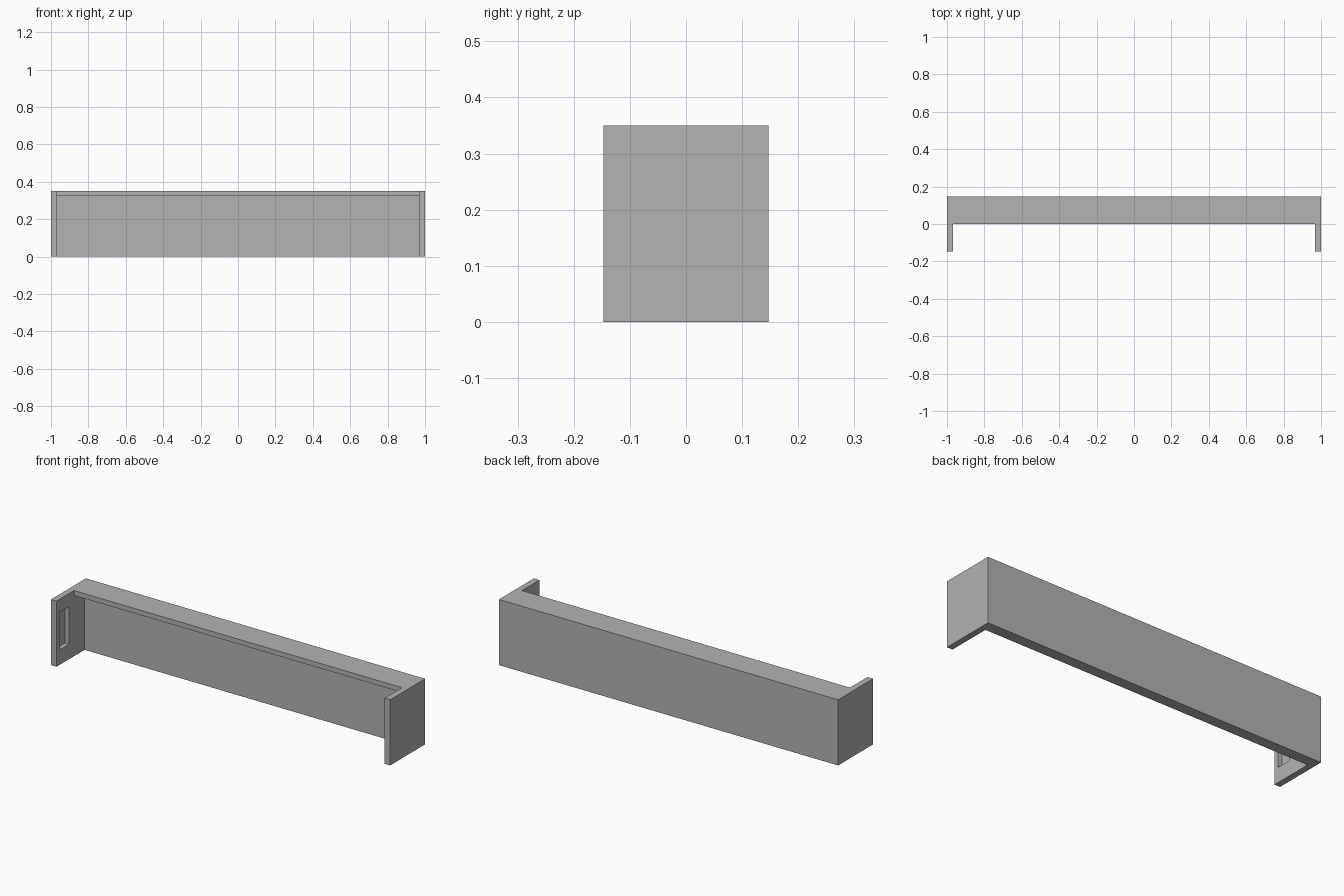
import bpy, bmesh
from mathutils import Vector

default = bpy.data.objects.get("Cube")
if default:
    bpy.data.objects.remove(default, do_unlink=True)

# Overall sizes
W, D, H = 1.0, 0.147, 0.35      # half width, half depth, height
SIDE, BACK, TOP = 0.033, 0.058, 0.026   # board thicknesses
POCKET = 0.024                  # slot depth
SLOT_Y, SLOT_Z = (-0.12, -0.043), (0.08, 0.28)

grey = bpy.data.materials.new("plain grey")
grey.use_nodes = True
colour = (0.45, 0.45, 0.45, 1)
grey.diffuse_color = colour
grey.node_tree.nodes["Principled BSDF"].inputs["Base Color"].default_value = colour


def box(lo, hi):
    bm = bmesh.new()
    bmesh.ops.create_cube(bm, size=1)
    lo, hi = Vector(lo), Vector(hi)
    for v in bm.verts:
        v.co = (lo + hi) / 2 + v.co * (hi - lo)
    return bm


def finish(bm, name):
    bmesh.ops.recalc_face_normals(bm, faces=bm.faces[:])
    mesh = bpy.data.meshes.new(name)
    bm.to_mesh(mesh)
    bm.free()
    mesh.materials.append(grey)
    bpy.context.collection.objects.link(bpy.data.objects.new(name, mesh))


# Side panels, each with a blind slot in its inner face
for name, s in (("left_side_panel", 1), ("right_side_panel", -1)):
    xs = sorted((s * W, s * (W - SIDE)))
    bm = box((xs[0], -D, 0), (xs[1], D, H))
    bm.normal_update()
    inner = next(f for f in bm.faces if f.normal.x * s < -0.5)
    bmesh.ops.inset_region(bm, faces=[inner], thickness=0.02)
    for v in inner.verts:
        v.co.y = SLOT_Y[v.co.y > 0]
        v.co.z = SLOT_Z[v.co.z > H / 2]
    floor = bmesh.ops.extrude_discrete_faces(bm, faces=[inner])["faces"][0]
    for v in floor.verts:
        v.co.x += s * POCKET
    finish(bm, name)

# Back board and top rail between the sides
X = W - SIDE
finish(box((-X, D - BACK, 0), (X, D, H)), "back_panel")
finish(box((-X, 0, H - TOP), (X, D - BACK, H)), "top_rail")
